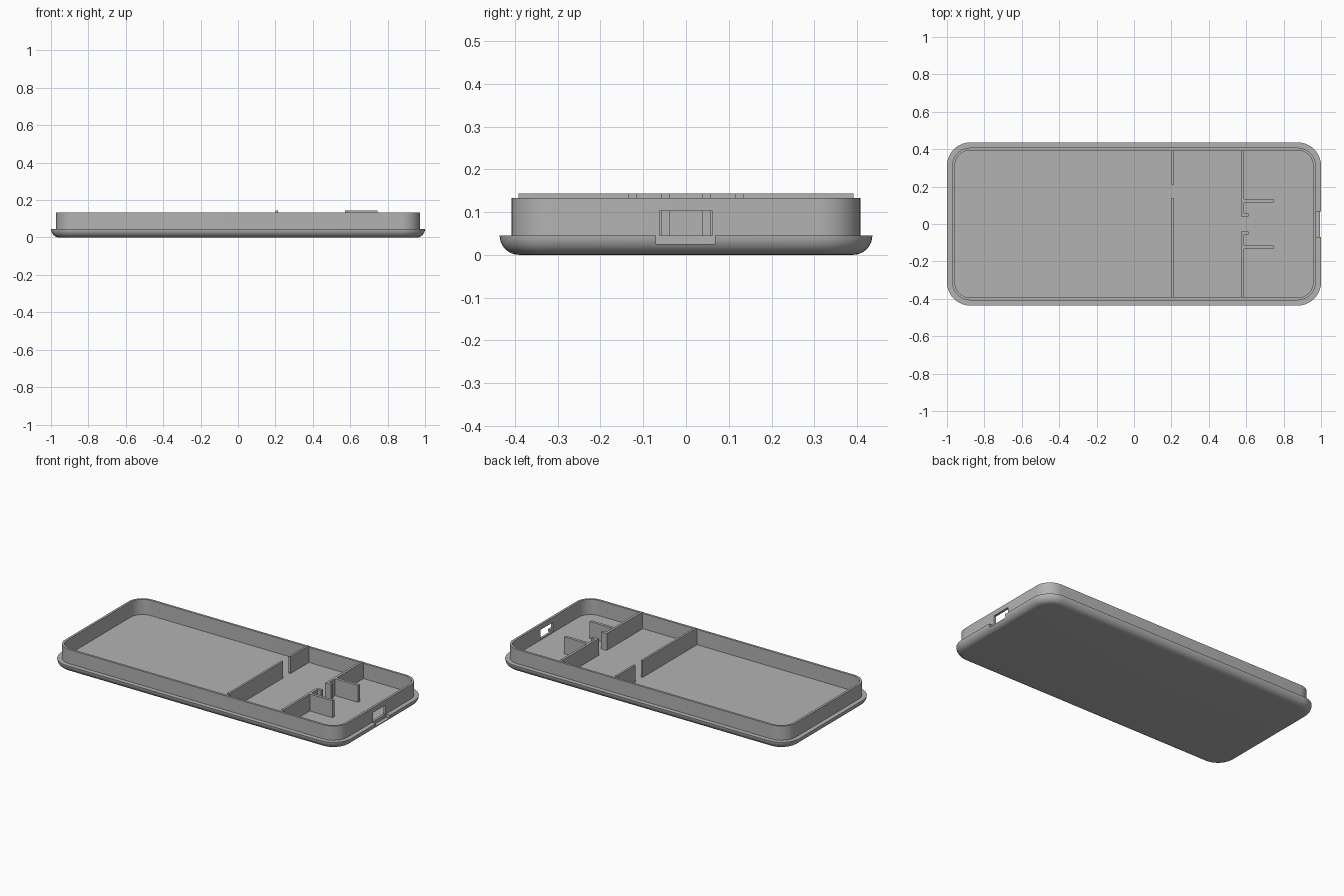
import bpy, bmesh, math

cube = bpy.data.objects.get("Cube")
if cube:
    bpy.data.objects.remove(cube, do_unlink=True)

HALF_X, HALF_Y, CORNER = 1.0, 0.436, 0.125
RIM, FLOOR, WALL_TOP, RIB_TOP = 0.045, 0.038, 0.133, 0.143

grey = bpy.data.materials.new("plain grey")
grey.use_nodes = True
COLOUR = (0.45, 0.45, 0.45, 1)
grey.diffuse_color = COLOUR
grey.node_tree.nodes["Principled BSDF"].inputs["Base Color"].default_value = COLOUR


def make_object(name, bm):
    bmesh.ops.recalc_face_normals(bm, faces=bm.faces[:])
    mesh = bpy.data.meshes.new(name)
    bm.to_mesh(mesh)
    bm.free()
    mesh.materials.append(grey)
    obj = bpy.data.objects.new(name, mesh)
    bpy.context.collection.objects.link(obj)
    return obj


def box(name, x0, x1, y0, y1, z0, z1):
    bm = bmesh.new()
    bmesh.ops.create_cube(bm, size=1)
    for v in bm.verts:
        v.co = ((x0 + x1) / 2 + v.co.x * (x1 - x0),
                (y0 + y1) / 2 + v.co.y * (y1 - y0),
                (z0 + z1) / 2 + v.co.z * (z1 - z0))
    return make_object(name, bm)


def rounded_ring(bm, inset, z, steps=10):
    """Rounded rectangle of vertices, moved inwards by inset."""
    r = CORNER - inset
    ring = []
    for quarter, (sx, sy) in enumerate([(1, 1), (-1, 1), (-1, -1), (1, -1)]):
        for i in range(steps + 1):
            a = (quarter + i / steps) * math.pi / 2
            ring.append(bm.verts.new((sx * (HALF_X - CORNER) + r * math.cos(a),
                                      sy * (HALF_Y - CORNER) + r * math.sin(a), z)))
    return ring


# Tray shell: filleted base, flat ledge, thin standing wall and floor
profile = []
for i in range(9):
    a = i / 8 * math.pi / 2
    profile.append((RIM * (1 - math.sin(a)), RIM * (1 - math.cos(a))))
profile += [(0.028, RIM), (0.028, WALL_TOP), (0.042, WALL_TOP), (0.042, FLOOR)]
bm = bmesh.new()
rings = [rounded_ring(bm, inset, z) for inset, z in profile]
for low, high in zip(rings, rings[1:]):
    for i in range(len(low)):
        j = (i + 1) % len(low)
        bm.faces.new((low[i], low[j], high[j], high[i]))
bm.faces.new(rings[0][::-1])
bm.faces.new(rings[-1])
tray = make_object("tray_shell", bm)

# Port opening through the end wall and the notch in the ledge below it
cutters = [box("port_cutter", 0.9, 1.1, -0.062, 0.062, RIM, 0.102),
           box("ledge_notch_cutter", 0.972, 1.1, -0.07, 0.068, 0.025, 0.06)]
for cutter in cutters:
    cut = tray.modifiers.new(cutter.name, "BOOLEAN")
    cut.operation = "DIFFERENCE"
    cut.solver = "EXACT"
    cut.object = cutter
bpy.ops.object.select_all(action="DESELECT")
tray.select_set(True)
bpy.context.view_layer.objects.active = tray
for cutter in cutters:
    bpy.ops.object.modifier_apply(modifier=cutter.name)
    bpy.data.objects.remove(cutter, do_unlink=True)
bpy.ops.object.shade_smooth_by_angle(angle=math.radians(30))

# Long divider, split by a cable gap
BASE = FLOOR - 0.005
box("divider_front", 0.2, 0.213, -0.392, 0.14, BASE, RIB_TOP)
box("divider_back", 0.2, 0.213, 0.212, 0.392, BASE, RIB_TOP)

# Board holder: a rib, a short hook and a long arm on each side
for side, name in ((-1, "front"), (1, "back")):
    def holder(part, x0, x1, near, far):
        y0, y1 = sorted((side * near, side * far))
        box(f"{part}_{name}", x0, x1, y0, y1, BASE, RIB_TOP)

    holder("holder_rib", 0.573, 0.588, 0.039, 0.392)
    holder("holder_hook", 0.588, 0.613, 0.039, 0.057)
    holder("holder_arm", 0.588, 0.745, 0.116, 0.134)
